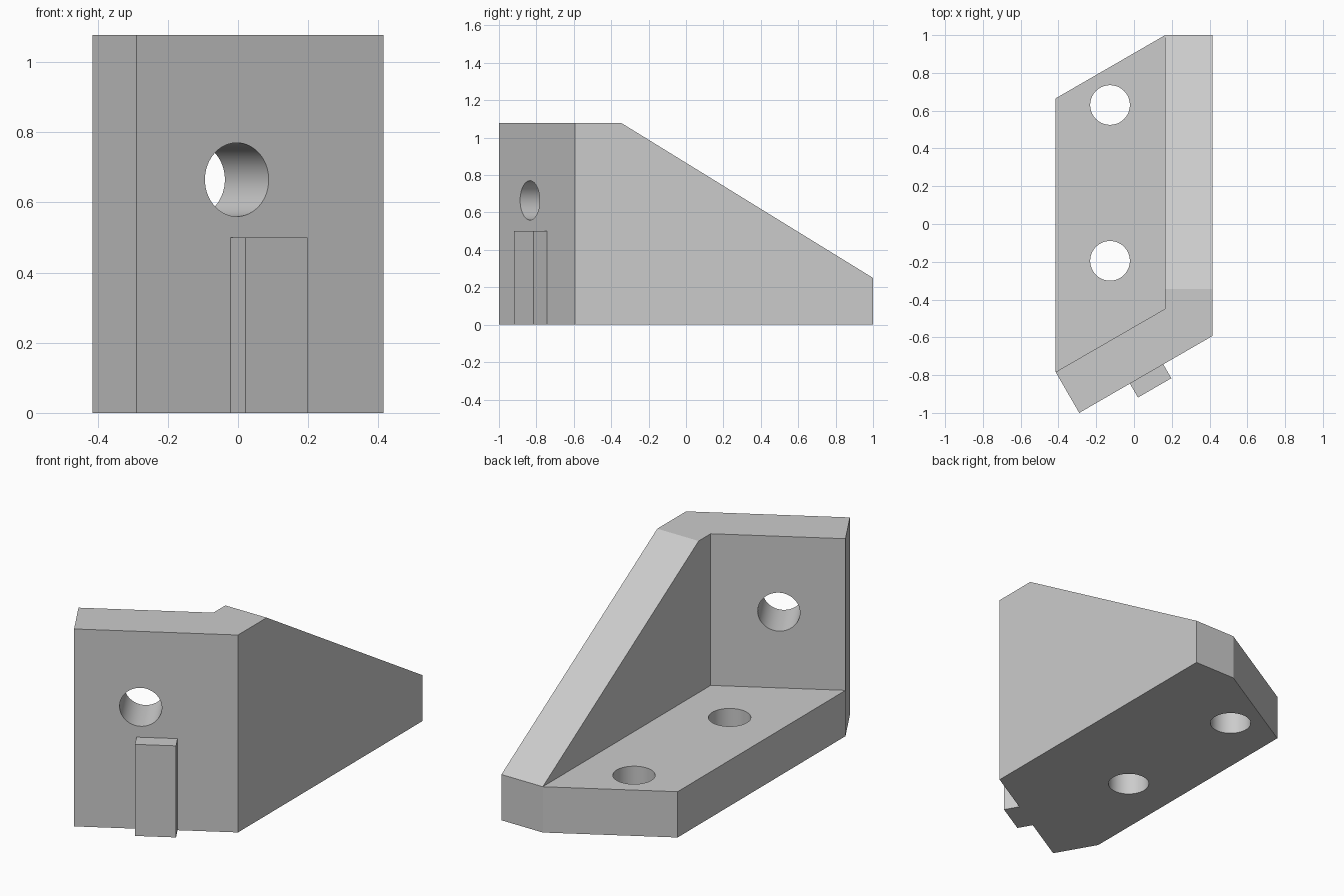
import bpy, bmesh, math
from mathutils import Matrix, Vector

if "Cube" in bpy.data.objects:
    bpy.data.objects.remove(bpy.data.objects["Cube"], do_unlink=True)

HEIGHT, BASE, WALL, HOLE = 1.078, 0.25, 0.25, 0.105
SIDE, INNER = 0.415, 0.165
ANGLE = math.radians(30)
CORNER = Vector((-0.29, -1))
ALONG = Vector((math.cos(ANGLE), math.sin(ANGLE)))
OUT = Vector((math.sin(ANGLE), -math.cos(ANGLE)))

grey = bpy.data.materials.new("plain grey")
grey.use_nodes = True
grey.diffuse_color = (0.6, 0.6, 0.6, 1)
grey.node_tree.nodes["Principled BSDF"].inputs["Base Color"].default_value = (0.6, 0.6, 0.6, 1)


def wall_point(along, out):
    """Plan point measured from the front corner of the slanted wall."""
    return CORNER + ALONG * along + OUT * out


def finish(name, bm):
    bmesh.ops.recalc_face_normals(bm, faces=bm.faces)
    mesh = bpy.data.meshes.new(name)
    bm.to_mesh(mesh)
    bm.free()
    mesh.materials.append(grey)
    obj = bpy.data.objects.new(name, mesh)
    bpy.context.scene.collection.objects.link(obj)
    return obj


def prism(name, points, depth):
    bm = bmesh.new()
    face = bm.faces.new([bm.verts.new(p) for p in points])
    side = bmesh.ops.extrude_face_region(bm, geom=[face])["geom"]
    bmesh.ops.translate(bm, vec=depth, verts=[v for v in side if isinstance(v, bmesh.types.BMVert)])
    return finish(name, bm)


def plan_prism(name, plan, low, high):
    return prism(name, [(p[0], p[1], low) for p in plan], (0, 0, high - low))


def drill(name, centre, axis):
    bm = bmesh.new()
    turn = Vector(axis).to_track_quat("Z", "Y").to_matrix().to_4x4()
    bmesh.ops.create_cone(bm, cap_ends=True, segments=64, radius1=HOLE, radius2=HOLE,
                          depth=0.8, matrix=Matrix.Translation(centre) @ turn)
    return finish(name, bm)


# Solid block with the slanted front and chamfered corners
wall_back = wall_point(0, -WALL)
slant = math.tan(ANGLE)
back_left = 1 - (INNER + SIDE) * slant
bracket = plan_prism("angle_bracket", [
    CORNER, (SIDE, CORNER.y + (SIDE - CORNER.x) * slant), (SIDE, 1),
    (INNER, 1), (-SIDE, back_left), wall_back], 0, HEIGHT)


def wall_line(x):
    return (x, wall_back.y + (x - wall_back.x) * slant)


# Open space above the base, sloped side wall top, and bolt holes
cutters = [
    plan_prism("cavity_cutter", [wall_line(INNER), (INNER, 1.5), (-0.7, 1.5), wall_line(-0.7)], BASE, 1.5)]
slope = (BASE - HEIGHT) / 1.345
cutters.append(prism("slope_cutter", [
    (-1, y, HEIGHT + slope * (y + 0.345)) for y in (-0.6, 1.2)] + [(-1, 1.2, 2), (-1, -0.6, 2)], (2, 0, 0)))
for y in (-0.195, 0.63):
    cutters.append(drill("base_hole_cutter", (-0.127, y, 0.1), (0, 0, 1)))
cutters.append(drill("wall_hole_cutter", (*wall_point(0.331, -WALL / 2), 0.665), (*OUT, 0)))

for cutter in cutters:
    cutter.hide_render = True
    cut = bracket.modifiers.new(cutter.name, "BOOLEAN")
    cut.operation, cut.solver, cut.object = "DIFFERENCE", "EXACT", cutter
bpy.context.view_layer.update()
result = bpy.data.meshes.new_from_object(bracket.evaluated_get(bpy.context.evaluated_depsgraph_get()))
bracket.modifiers.clear()
bracket.data = result
for cutter in cutters:
    bpy.data.objects.remove(cutter, do_unlink=True)

# Locating tab on the front of the slanted wall
plan_prism("locating_tab", [wall_point(a, o) for a, o in (
    (0.31, 0), (0.31, 0.085), (0.514, 0.085), (0.514, 0))], 0, 0.5)

# Smooth bolt holes, sharp edges elsewhere
bpy.ops.object.select_all(action="DESELECT")
bracket.select_set(True)
bpy.context.view_layer.objects.active = bracket
bpy.ops.object.shade_smooth_by_angle(angle=math.radians(25))
